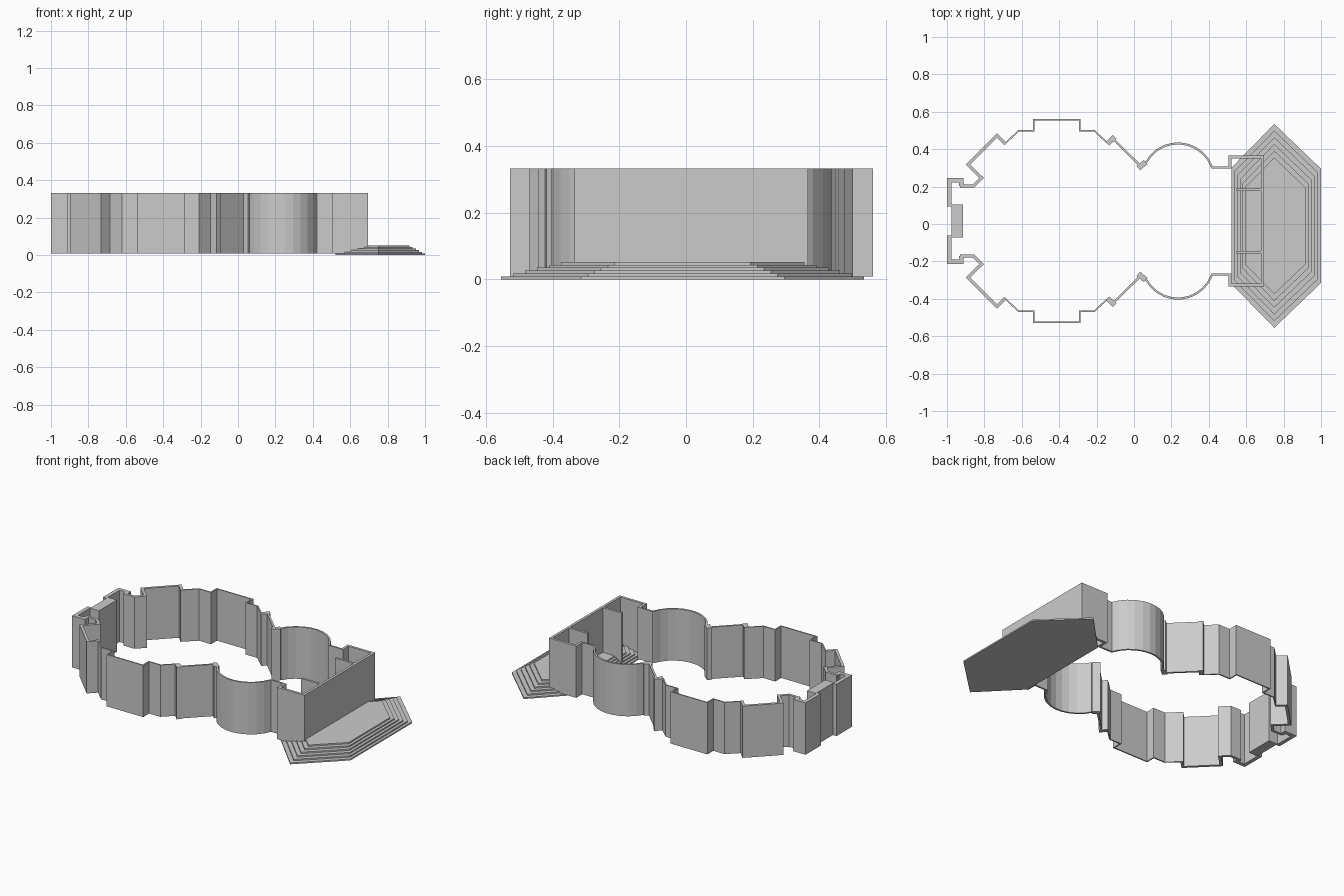
import bpy, bmesh, math
from mathutils import Vector

cube = bpy.data.objects.get("Cube")
if cube:
    bpy.data.objects.remove(cube)

AXIS_Y = 0.016                 # symmetry line of the walls
BASE, TOP = 0.0087, 0.333      # wall bottom and top

stone = bpy.data.materials.new("light_grey_stone")
stone.use_nodes = True
GREY = (0.6, 0.6, 0.6, 1)
stone.diffuse_color = GREY
stone.node_tree.nodes["Principled BSDF"].inputs["Base Color"].default_value = GREY


def prism(name, outline, z0, z1, y=0.0):
    """Extrude a closed outline between two heights."""
    bm = bmesh.new()
    face = bm.faces.new([bm.verts.new((p[0], p[1], z0)) for p in outline])
    out = bmesh.ops.extrude_face_region(bm, geom=[face])
    moved = [v for v in out["geom"] if isinstance(v, bmesh.types.BMVert)]
    bmesh.ops.translate(bm, verts=moved, vec=(0, 0, z1 - z0))
    bmesh.ops.recalc_face_normals(bm, faces=bm.faces)
    mesh = bpy.data.meshes.new(name)
    bm.to_mesh(mesh)
    bm.free()
    mesh.materials.append(stone)
    obj = bpy.data.objects.new(name, mesh)
    obj.location.y = y
    bpy.context.collection.objects.link(obj)
    return obj


def wall(name, path, thick, mirrored=True):
    """Run a wall of even thickness along a path, with mitred corners."""
    pts = [Vector(p) for p in path]
    left, right = [], []
    for i, p in enumerate(pts):
        before = (p - pts[i - 1]).normalized() if i else None
        after = (pts[i + 1] - p).normalized() if i < len(pts) - 1 else None
        a, b = before or after, after or before
        mid = (a + b).normalized()
        normal = Vector((-mid.y, mid.x))
        offset = normal * (thick / 2 / max(mid.dot(a), 0.3))
        left.append(p + offset)
        right.append(p - offset)
    obj = prism(name, left + right[::-1], BASE, TOP, AXIS_Y)
    if mirrored:
        mod = obj.modifiers.new("mirror", "MIRROR")
        mod.use_axis = (False, True, False)
    return obj


# Entrance end: hooked corner walls and the middle block
wall("entrance_corner_wall", [(-0.988, 0.077), (-0.988, 0.217), (-0.924, 0.217),
                              (-0.924, 0.186)], 0.024)
wall("entrance_block", [(-0.944, -0.089), (-0.944, 0.089)], 0.062, False)

# Large hall: angled walls, thin bay walls, small buttresses
wall("hall_angled_wall", [(-0.93, 0.187), (-0.858, 0.187), (-0.815, 0.231),
                          (-0.887, 0.302), (-0.732, 0.457), (-0.687, 0.412)], 0.017)
wall("hall_bay_wall", [(-0.691, 0.412), (-0.618, 0.482), (-0.537, 0.482), (-0.537, 0.541),
                       (-0.291, 0.541), (-0.291, 0.482), (-0.211, 0.482), (-0.146, 0.420)], 0.008)
wall("hall_buttress", [(-0.142, 0.413), (-0.104, 0.450)], 0.028)
wall("hall_rear_wall", [(-0.105, 0.432), (0.036, 0.293)], 0.012)
wall("neck_pier", [(0.023, 0.283), (0.062, 0.315)], 0.03)

# Round room: faceted arc running into a short straight wall
CX, CY, R, STEPS = 0.235, 0.222, 0.193, 10
arc = []
for i in range(STEPS + 1):
    t = math.radians(152 - 132 * i / STEPS)
    arc.append((CX + R * math.cos(t), CY + R * math.sin(t)))
wall("round_room_wall", arc + [(0.42, 0.285), (0.52, 0.285)], 0.011)

# Square end room with two partitions
half = [(0.513, 0.28), (0.513, 0.342), (0.686, 0.342)]
wall("end_room_wall", half + [(x, -y) for x, y in reversed(half)], 0.016, False)
wall("end_room_partition", [(0.548, 0.168), (0.68, 0.168)], 0.014)

# Stepped six-sided platform, each step smaller than the one below
MX, MY, LEVELS, RISE = 0.75, -0.01, 6, 0.0087
side = [(0.0, 0.545), (0.25, 0.305), (0.25, -0.305),
        (0.0, -0.545), (-0.23, -0.31), (-0.23, 0.31)]
for n in range(LEVELS):
    s = 1 - 0.33 * n / (LEVELS - 1)
    prism(f"platform_step_{n + 1}", [(MX + x * s, MY + y * s) for x, y in side],
          n * RISE, (n + 1) * RISE)
